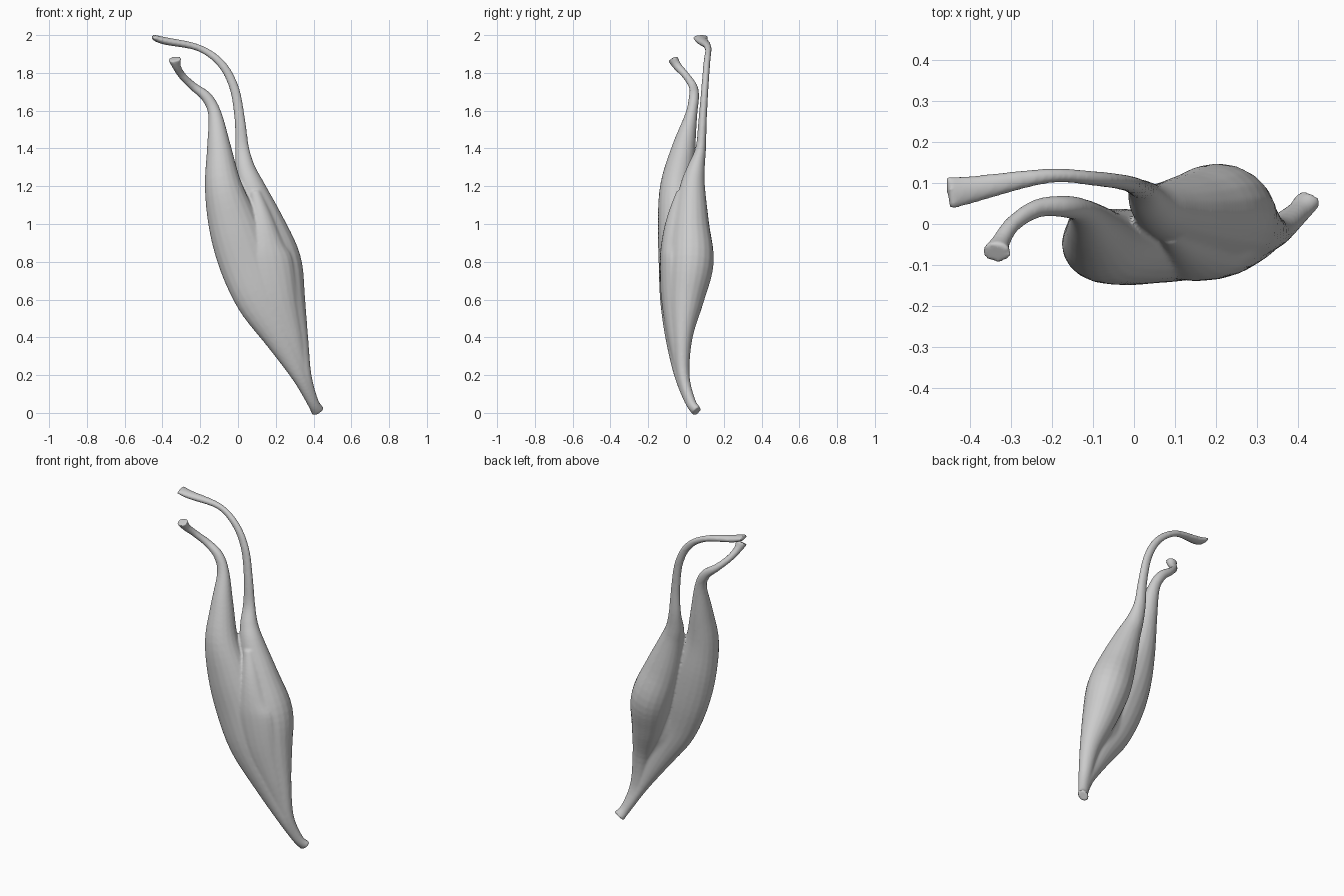
import bpy, bmesh, math
from mathutils import Vector

SIDES, STEPS = 20, 5


def catmull(p, t):
    a, b, c, d = p
    return [0.5 * (2*q + (r-o)*t + (2*o-5*q+4*r-s)*t*t + (3*q-o-3*r+s)*t**3)
            for o, q, r, s in zip(a, b, c, d)]


def loft(bm, rows):
    """Skin ellipses (x, y, z, half width, half depth) along a smooth path."""
    ext = [rows[0]] + rows + [rows[-1]]
    pts = [catmull(ext[i:i+4], k / STEPS)
           for i in range(len(rows) - 1) for k in range(STEPS)] + [list(rows[-1])]
    rings = []
    for i, p in enumerate(pts):
        c = Vector(p[:3])
        t = (Vector(pts[min(i+1, len(pts)-1)][:3]) - Vector(pts[max(i-1, 0)][:3])).normalized()
        y = Vector((0, 1, 0))
        v = (y - t * y.dot(t)).normalized()
        u = v.cross(t)
        rings.append([bm.verts.new(c + u * p[3] * math.cos(a) + v * p[4] * math.sin(a))
                      for a in (2 * math.pi * k / SIDES for k in range(SIDES))])
    for r, s in zip(rings, rings[1:]):
        for k in range(SIDES):
            n = (k + 1) % SIDES
            bm.faces.new((r[k], r[n], s[n], s[k]))
    bm.faces.new(rings[0])
    bm.faces.new(rings[-1])


# front-left head with its short curled tendon
short_head = [
    (-.335, -.07, 1.875, .036, .028), (-.325, -.045, 1.835, .023, .023),
    (-.295, 0, 1.785, .02, .02), (-.235, .038, 1.727, .022, .023),
    (-.165, .042, 1.67, .029, .027), (-.122, .028, 1.58, .036, .032),
    (-.10, -.013, 1.4, .065, .063), (-.078, -.05, 1.2, .099, .087),
    (-.025, -.056, 1.0, .132, .093), (.042, -.059, .8, .144, .086),
    (.116, -.065, .6, .125, .072), (.222, -.053, .4, .084, .056),
    (.325, -.025, .2, .044, .037), (.393, .022, .06, .03, .028),
    (.424, .058, .008, .036, .026)]

# back-right head with its long arched tendon
long_head = [
    (-.452, .075, 1.99, .013, .042), (-.39, .085, 1.97, .02, .033),
    (-.21, .117, 1.933, .018, .018), (-.09, .11, 1.85, .022, .018),
    (-.02, .1, 1.72, .025, .019), (.01, .088, 1.55, .028, .022),
    (.022, .078, 1.4, .037, .028), (.04, .052, 1.29, .053, .048),
    (.073, .034, 1.19, .072, .068), (.138, .025, 1.0, .107, .098),
    (.21, .025, .8, .125, .122), (.257, 0, .6, .1, .095),
    (.312, -.018, .4, .06, .053), (.35, -.015, .2, .039, .034),
    (.396, .024, .06, .03, .027), (.424, .058, .008, .036, .026)]

# front sheet that closes the cleft below
front_sheet = [
    (.09, -.02, 1.17, .03, .03), (.12, -.042, 1.04, .06, .056),
    (.137, -.055, .92, .095, .072), (.148, -.056, .8, .143, .083),
    (.193, -.055, .6, .127, .076), (.27, -.047, .4, .076, .051),
    (.34, -.02, .2, .036, .033)]

bm = bmesh.new()
for rows in (short_head, long_head, front_sheet):
    loft(bm, rows)
bmesh.ops.recalc_face_normals(bm, faces=bm.faces)
mesh = bpy.data.meshes.new("arm_muscle")
bm.to_mesh(mesh)
bm.free()
muscle = bpy.data.objects.new("arm_muscle", mesh)
bpy.context.collection.objects.link(muscle)

# fuse the heads into one smooth skin
remesh = muscle.modifiers.new("fuse", 'REMESH')
remesh.mode = 'VOXEL'
remesh.voxel_size = .007
remesh.use_smooth_shade = True
soften = muscle.modifiers.new("soften", 'SMOOTH')
soften.factor = .5
soften.iterations = 5
